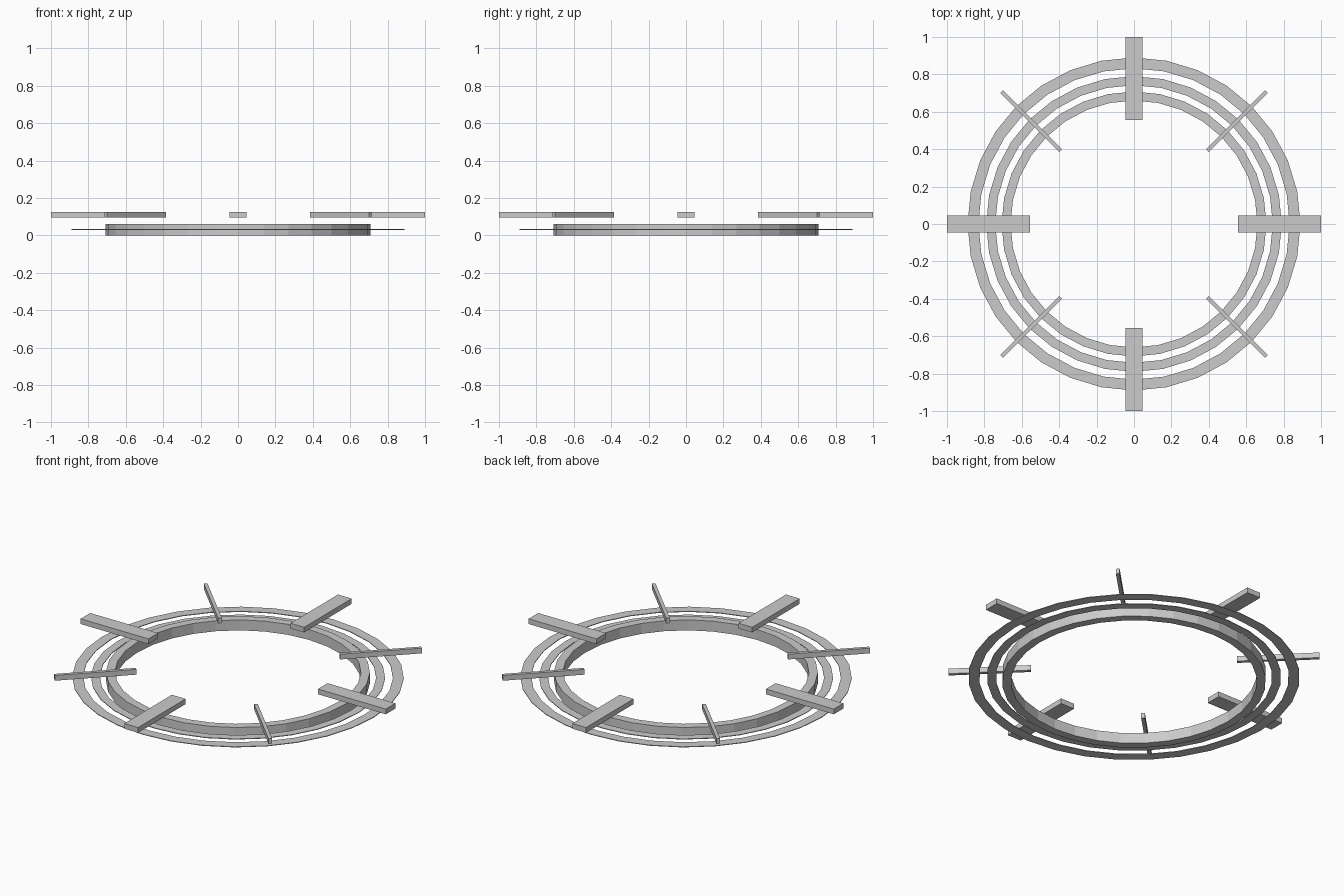
import bpy, bmesh
from math import cos, sin, pi

if "Cube" in bpy.data.objects:
    bpy.data.objects.remove(bpy.data.objects["Cube"])

SIDES = 32


def finish(name, bm):
    bmesh.ops.recalc_face_normals(bm, faces=bm.faces)
    mesh = bpy.data.meshes.new(name)
    bm.to_mesh(mesh)
    bm.free()
    obj = bpy.data.objects.new(name, mesh)
    bpy.context.collection.objects.link(obj)
    return obj


def ring(name, r_in, r_out, z0, z1):
    """Flat-faced ring with a rectangular cross-section."""
    bm = bmesh.new()
    section = [(r_in, z0), (r_out, z0), (r_out, z1), (r_in, z1)]
    loops = []
    for i in range(SIDES):
        a = 2 * pi * i / SIDES
        loops.append([bm.verts.new((r * cos(a), r * sin(a), z)) for r, z in section])
    for i in range(SIDES):
        p, q = loops[i], loops[(i + 1) % SIDES]
        for k in range(4):
            m = (k + 1) % 4
            bm.faces.new((p[k], q[k], q[m], p[m]))
    return finish(name, bm)


def radial_bar(name, angle, width, r0=0.555, r1=1.0, z0=0.095, z1=0.126):
    """Box pointing outward from the centre."""
    bm = bmesh.new()
    bmesh.ops.create_cube(bm, size=1)
    bmesh.ops.scale(bm, vec=(r1 - r0, width, z1 - z0), verts=bm.verts)
    bmesh.ops.translate(bm, vec=((r0 + r1) / 2, 0, (z0 + z1) / 2), verts=bm.verts)
    obj = finish(name, bm)
    obj.rotation_euler.z = angle
    return obj


# Raised inner band and two thin flat rings around it
ring("inner_band", 0.66, 0.708, 0.0, 0.062)
ring("middle_ring", 0.742, 0.79, 0.029, 0.033)
ring("outer_ring", 0.832, 0.89, 0.029, 0.033)

# Wide bars on the axes, narrow bars on the diagonals
for i in range(4):
    radial_bar(f"wide_bar_{i + 1}", i * pi / 2, 0.09)
    radial_bar(f"narrow_bar_{i + 1}", i * pi / 2 + pi / 4, 0.02)
